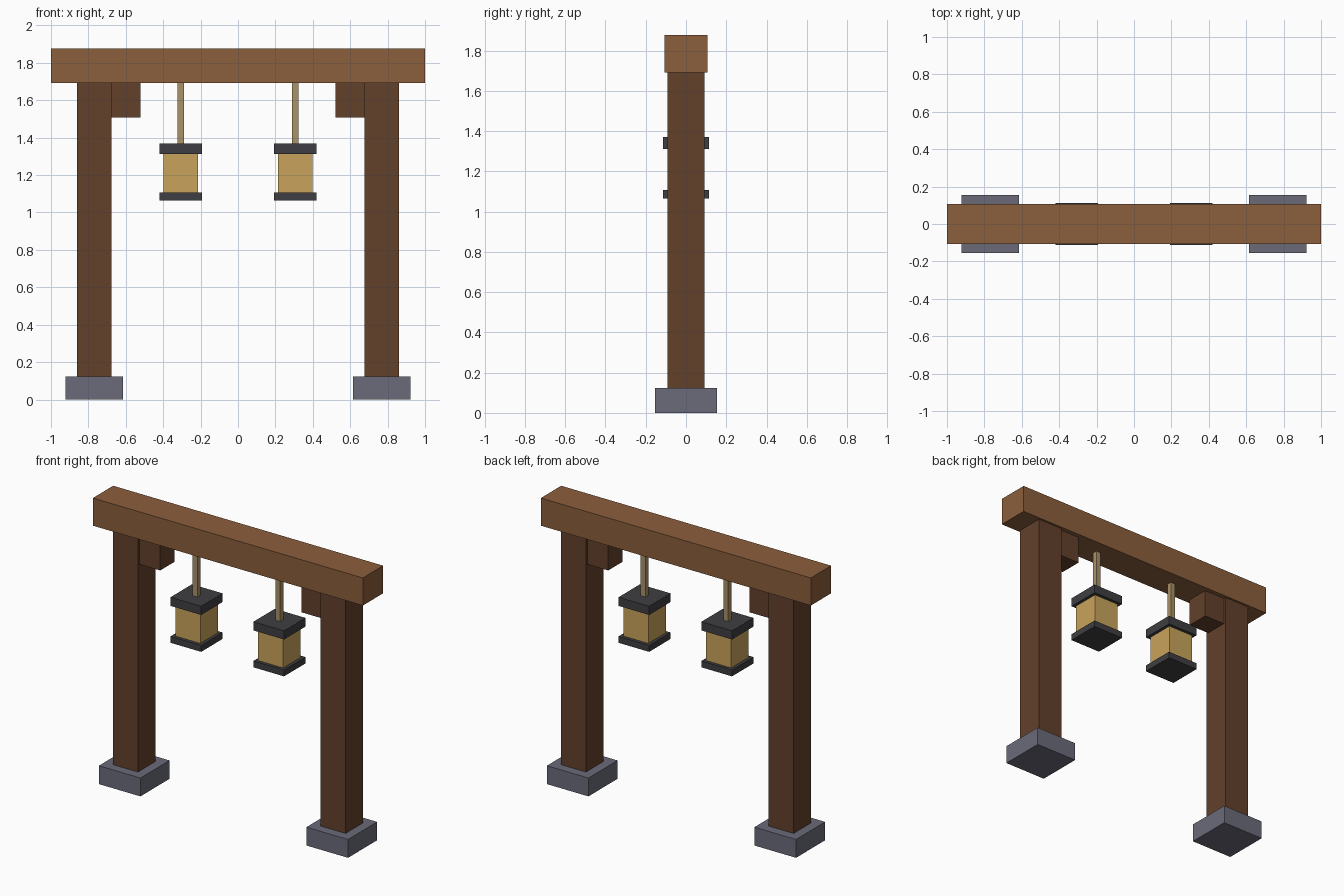
import bpy

cube = bpy.data.objects.get("Cube")
if cube:
    bpy.data.objects.remove(cube, do_unlink=True)


def material(name, hex_code):
    """Flat material from an sRGB hex code, stored as linear values."""
    rgb = [int(hex_code[i:i + 2], 16) / 255 for i in (0, 2, 4)]
    linear = [c / 12.92 if c <= 0.04045 else ((c + 0.055) / 1.055) ** 2.4 for c in rgb]
    mat = bpy.data.materials.new(name)
    mat.use_nodes = True
    mat.diffuse_color = (*linear, 1)
    mat.node_tree.nodes["Principled BSDF"].inputs["Base Color"].default_value = (*linear, 1)
    return mat


beam_wood = material("beam wood", "8B5E3C")
post_wood = material("dark post wood", "63412B")
stone = material("grey stone", "6B6B7B")
iron = material("dark iron", "3F3F43")
glow = material("amber lantern glass", "C9A45C")
rope = material("tan rope", "AA9368")


def box(name, mat, x, width, depth, bottom, top):
    """Upright box centred on y = 0."""
    bpy.ops.mesh.primitive_cube_add(size=1, location=(x, 0, (bottom + top) / 2))
    obj = bpy.context.object
    obj.name = name
    obj.scale = (width, depth, top - bottom)
    bpy.ops.object.transform_apply(location=False, rotation=False, scale=True)
    obj.data.materials.append(mat)
    return obj


# Crossbeam
box("crossbeam", beam_wood, 0, 2, 0.215, 1.692, 1.877)

for side, s in (("left", 1), ("right", -1)):
    # Post, its stone footing and the bracket under the beam
    box(side + "_footing", stone, s * 0.769, 0.308, 0.308, 0, 0.123)
    box(side + "_post", post_wood, s * 0.769, 0.185, 0.185, 0.001, 1.692)
    box(side + "_bracket", post_wood, s * 0.615, 0.185, 0.154, 1.508, 1.692)

    # Hanging lantern
    x = s * 0.307
    box(side + "_lantern_rope", rope, x, 0.035, 0.035, 1.37, 1.70)
    box(side + "_lantern_cap", iron, x, 0.227, 0.227, 1.312, 1.37)
    box(side + "_lantern_glass", glow, x, 0.185, 0.185, 1.108, 1.312)
    box(side + "_lantern_base", iron, x, 0.227, 0.227, 1.065, 1.108)
